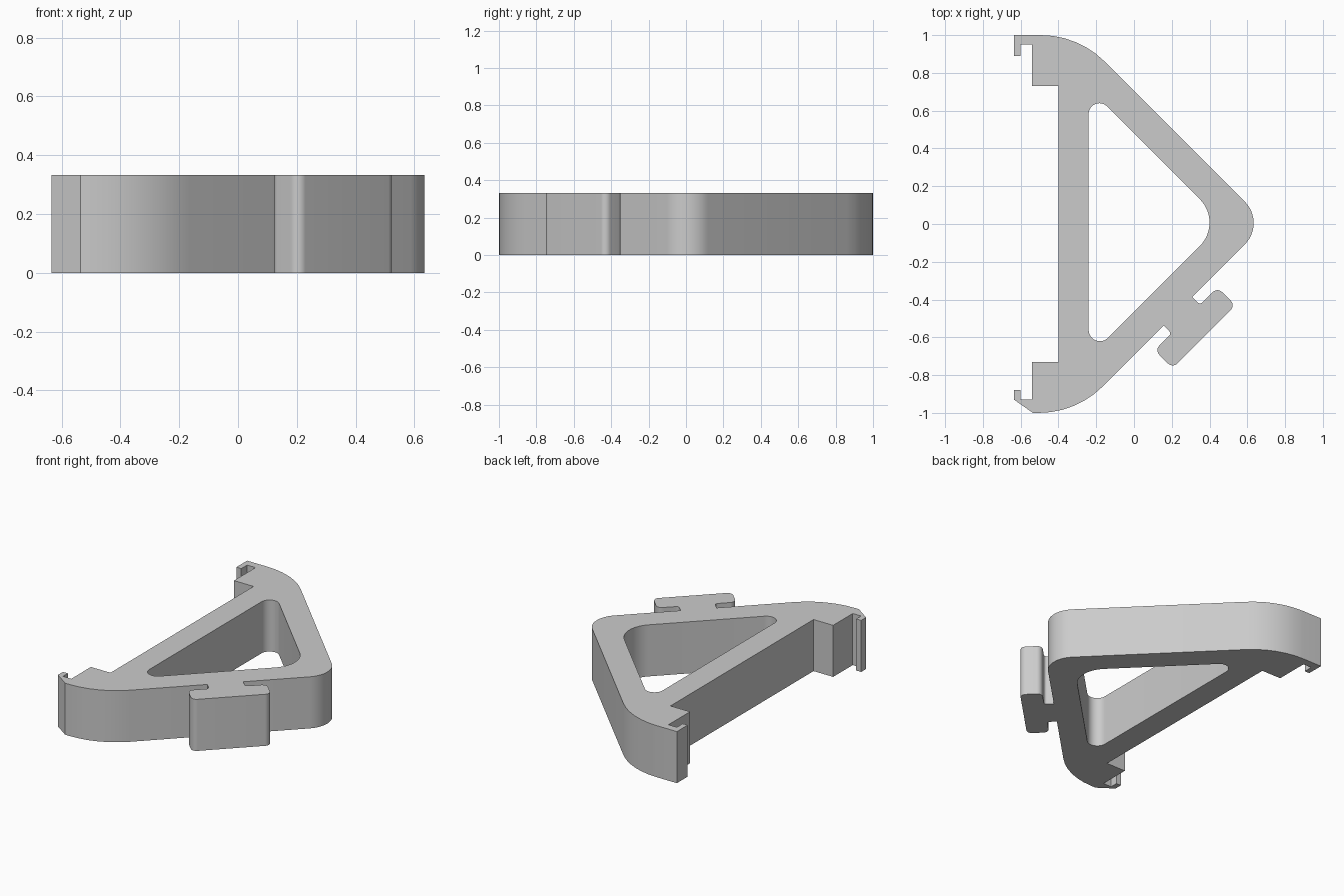
import bpy, bmesh, math
from mathutils import Vector

if "Cube" in bpy.data.objects:
    bpy.data.objects.remove(bpy.data.objects["Cube"])

HEIGHT = 0.333


def rounded(corners):
    """Turn (x, y[, radius]) corners into a closed outline with filleted corners."""
    out = []
    n = len(corners)
    for i, c in enumerate(corners):
        p = Vector(c[:2])
        r = c[2] if len(c) > 2 else 0
        if not r:
            out.append(p)
            continue
        a = (Vector(corners[i - 1][:2]) - p).normalized()
        b = (Vector(corners[(i + 1) % n][:2]) - p).normalized()
        half = a.angle(b) / 2
        centre = p + (a + b).normalized() * r / math.sin(half)
        start = p + a * r / math.tan(half) - centre
        end = p + b * r / math.tan(half) - centre
        sweep = math.atan2(start.cross(end), start.dot(end))
        steps = max(3, round(abs(sweep) / math.radians(7)))
        for k in range(steps + 1):
            t = sweep * k / steps
            out.append(centre + Vector((start.x * math.cos(t) - start.y * math.sin(t),
                                        start.x * math.sin(t) + start.y * math.cos(t))))
    return out


def diagonal(u, v, r=0):
    """Corner given along (u) and outward from (v) the front diagonal arm."""
    s = math.sqrt(0.5)
    return ((u + v) * s, (u - v) * s, r)


# Clip jaws on the left edge
upper_jaw = [(-0.635, 1), (-0.635, 0.89), (-0.6, 0.89), (-0.6, 0.95),
             (-0.54, 0.95), (-0.54, 0.73), (-0.4, 0.73)]
lower_jaw = [(-0.4, -0.73), (-0.54, -0.73), (-0.54, -0.93), (-0.6, -0.93),
             (-0.6, -0.88), (-0.635, -0.88), (-0.635, -0.93), (-0.535, -1)]

# T-shaped tab on the front diagonal arm
tab = [diagonal(-0.269, 0.491), diagonal(-0.269, 0.55, 0.018),
       diagonal(-0.395, 0.55, 0.035), diagonal(-0.395, 0.684, 0.035),
       diagonal(0.075, 0.684, 0.035), diagonal(0.075, 0.55, 0.035),
       diagonal(-0.055, 0.55, 0.018), diagonal(-0.055, 0.491)]

# Whole outline with its big rounded shoulders and tip, and the triangular window
outline = (upper_jaw + lower_jaw + [(-0.305, -1, 0.48)] + tab
           + [(0.7, 0.005, 0.16), (-0.295, 1, 0.48)])
window = [(-0.24, 0.72, 0.057), (-0.24, -0.705, 0.06), (0.4725, 0.0075, 0.175)]

# Fill the profile and extrude it upward
bm = bmesh.new()
edges = []
for loop in (outline, window):
    verts = [bm.verts.new((p.x, p.y, 0)) for p in rounded(loop)]
    edges += [bm.edges.new((verts[i - 1], v)) for i, v in enumerate(verts)]
bmesh.ops.triangle_fill(bm, use_beauty=True, use_dissolve=False, edges=edges)
extruded = bmesh.ops.extrude_face_region(bm, geom=bm.faces[:], use_keep_orig=True)
top = [g for g in extruded["geom"] if isinstance(g, bmesh.types.BMVert)]
bmesh.ops.translate(bm, verts=top, vec=(0, 0, HEIGHT))
bmesh.ops.recalc_face_normals(bm, faces=bm.faces[:])

mesh = bpy.data.meshes.new("clip_bracket")
bm.to_mesh(mesh)
bm.free()
bracket = bpy.data.objects.new("clip_bracket", mesh)
bpy.context.collection.objects.link(bracket)

# Plain grey plastic
grey = bpy.data.materials.new("light_grey")
grey.use_nodes = True
colour = (0.6, 0.6, 0.6, 1)
grey.diffuse_color = colour
grey.node_tree.nodes["Principled BSDF"].inputs["Base Color"].default_value = colour
mesh.materials.append(grey)

# Smooth the rounded walls, keep the rims sharp
bpy.ops.object.select_all(action="DESELECT")
bracket.select_set(True)
bpy.context.view_layer.objects.active = bracket
bpy.ops.object.shade_smooth_by_angle(angle=math.radians(25))
